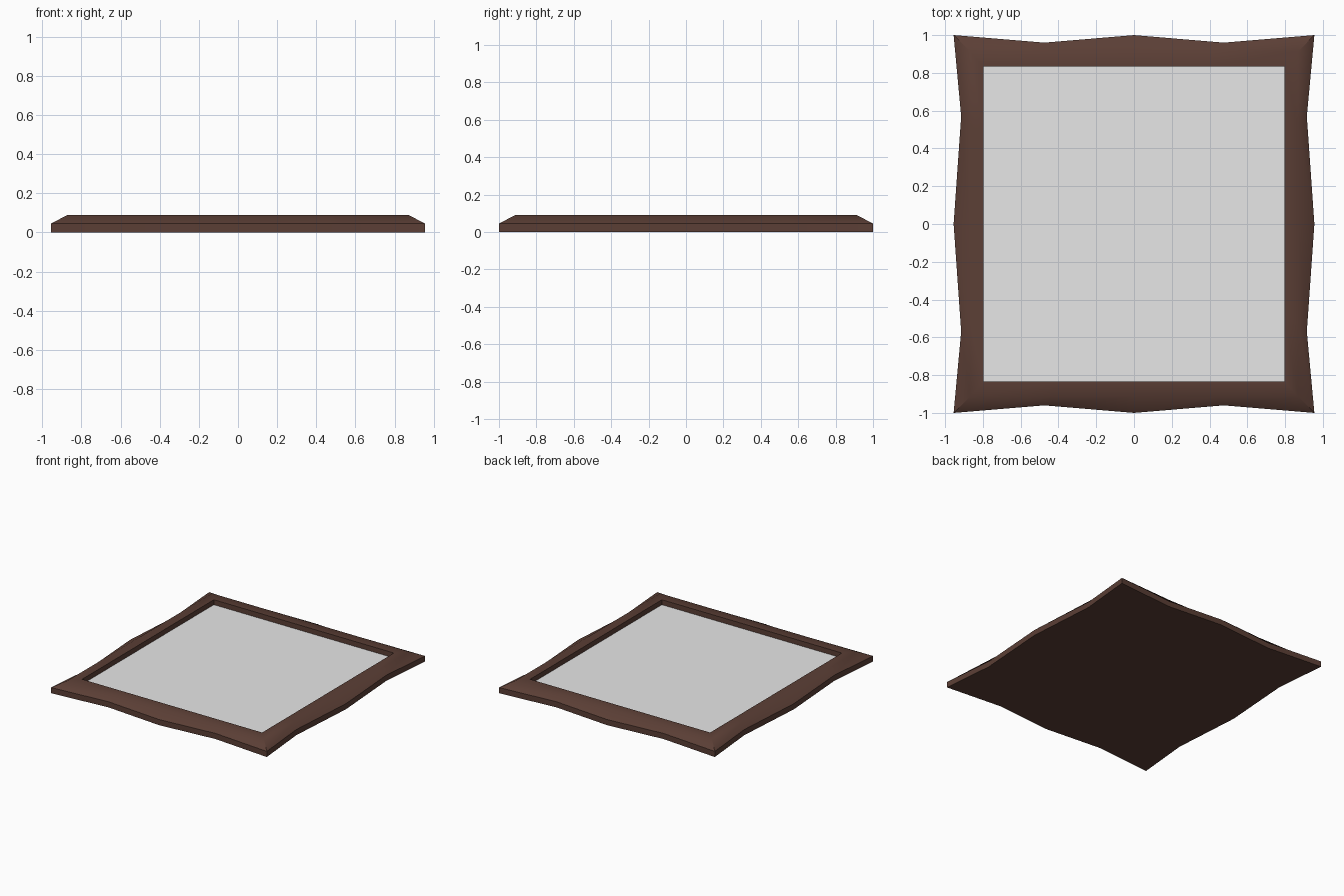
import bpy, bmesh, math

cube = bpy.data.objects.get("Cube")
if cube:
    bpy.data.objects.remove(cube, do_unlink=True)


def material(name, rgb):
    mat = bpy.data.materials.new(name)
    mat.use_nodes = True
    mat.diffuse_color = (*rgb, 1)
    mat.node_tree.nodes["Principled BSDF"].inputs["Base Color"].default_value = (*rgb, 1)
    return mat


def add_object(name, bm, mat):
    bmesh.ops.recalc_face_normals(bm, faces=bm.faces[:])
    mesh = bpy.data.meshes.new(name)
    bm.to_mesh(mesh)
    bm.free()
    mesh.materials.append(mat)
    obj = bpy.data.objects.new(name, mesh)
    bpy.context.collection.objects.link(obj)
    return obj


def outline(hx, hy, z, dip=0.0):
    """Rectangle loop with two shallow dips along each side."""
    vx, vy = 0.475 * hx / 0.955, 0.57 * hy
    front = [(-hx, -hy), (-vx, -hy + dip), (0, -hy), (vx, -hy + dip)]
    right = [(hx, -hy), (hx - dip, -vy), (hx, 0), (hx - dip, vy)]
    half = front + right
    return [(x, y, z) for x, y in half + [(-x, -y) for x, y in half]]


brown = material("dark brown wood", (0.105, 0.049, 0.036))
grey = material("pale grey panel", (0.8, 0.8, 0.8))

# Frame: wavy outer wall, sloped face, flat rim and inner wall, closed back
PANEL_Z = 0.05
loops = [
    outline(0.955, 1.0, 0, 0.04),
    outline(0.955, 1.0, 0.045, 0.04),
    outline(0.87, 0.915, 0.09),
    outline(0.797, 0.833, 0.09),
    outline(0.797, 0.833, PANEL_Z - 0.02),
]
bm = bmesh.new()
rings = [[bm.verts.new(p) for p in loop] for loop in loops]
for low, high in zip(rings, rings[1:]):
    for i in range(len(low)):
        j = (i + 1) % len(low)
        bm.faces.new((low[i], low[j], high[j], high[i]))
bm.faces.new(rings[0][::-1])
bm.faces.new(rings[-1])
frame = add_object("frame", bm, brown)
bpy.ops.object.select_all(action="DESELECT")
frame.select_set(True)
bpy.context.view_layer.objects.active = frame
bpy.ops.object.shade_smooth_by_angle(angle=math.radians(45))

# Panel set into the frame
bm = bmesh.new()
bmesh.ops.create_cube(bm, size=1)
bmesh.ops.scale(bm, vec=(1.594, 1.666, 0.02), verts=bm.verts)
bmesh.ops.translate(bm, vec=(0, 0, PANEL_Z - 0.01), verts=bm.verts)
add_object("panel", bm, grey)
